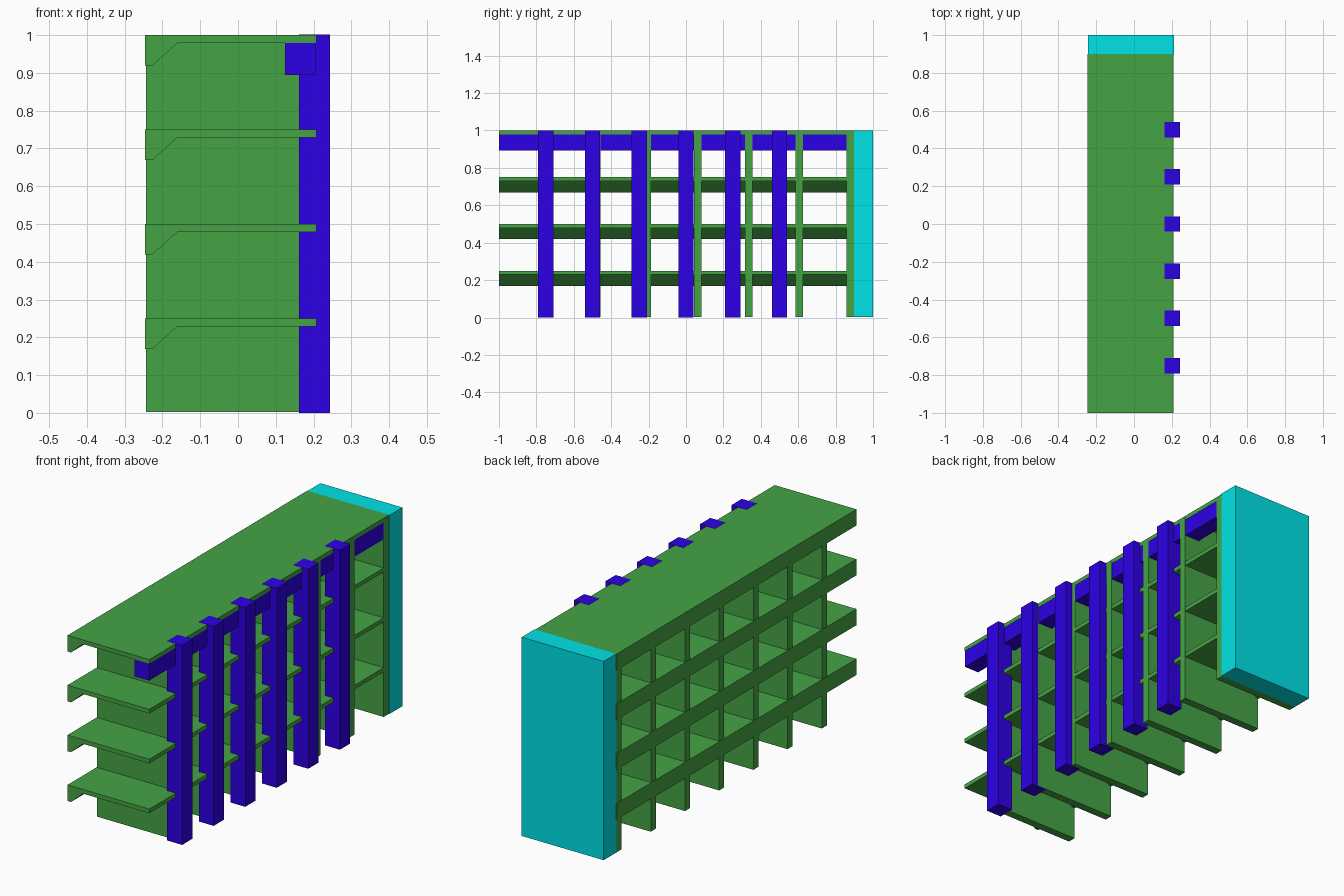
import bpy

if "Cube" in bpy.data.objects:
    bpy.data.objects.remove(bpy.data.objects["Cube"])


def material(name, rgb):
    m = bpy.data.materials.new(name)
    m.diffuse_color = (*rgb, 1.0)
    m.use_nodes = True
    m.node_tree.nodes["Principled BSDF"].inputs["Base Color"].default_value = m.diffuse_color
    return m


GREEN = material("green", (0.06, 0.37, 0.06))
BLUE = material("deep blue", (0.027, 0.0, 0.79))
TEAL = material("turquoise", (0.0, 0.78, 0.81))


def extrude_y(name, profile, y0, y1, mat):
    """Solid made by sweeping an x-z outline along y."""
    n = len(profile)
    verts = [(x, y, z) for y in (y0, y1) for x, z in profile]
    faces = [tuple(range(n)), tuple(reversed(range(n, 2 * n)))]
    faces += [(i, i + n, (i + 1) % n + n, (i + 1) % n) for i in range(n)]
    mesh = bpy.data.meshes.new(name)
    mesh.from_pydata(verts, [], faces)
    mesh.materials.append(mat)
    obj = bpy.data.objects.new(name, mesh)
    bpy.context.collection.objects.link(obj)
    return obj


def box(name, x0, x1, y0, y1, z0, z1, mat):
    # outline runs counter-clockwise seen from the front
    return extrude_y(name, [(x0, z0), (x1, z0), (x1, z1), (x0, z1)], y0, y1, mat)


# Shelves with a thickened, chamfered lip on the left edge
for i in range(4):
    top = 0.25 * (i + 1)
    outline = [(-0.246, top - 0.081), (-0.227, top - 0.081), (-0.16, top - 0.021),
               (0.208, top - 0.021), (0.208, top), (-0.246, top)]
    extrude_y(f"shelf_{i + 1}", outline, -1.0, 0.9, GREEN)

# Upright dividers, the last one against the end wall
for i in range(7):
    y = -0.749 + 0.271 * i
    box(f"divider_{i + 1}", -0.243, 0.2085, y - 0.02, y + 0.02, 0.003, 0.99, GREEN)

# Long beam under the top shelf
box("top_beam", 0.125, 0.207, -1.0, 0.86, 0.894, 0.979, BLUE)

# Posts along the right side
for i in range(6):
    y = -0.75 + 0.25 * i
    box(f"post_{i + 1}", 0.161, 0.244, y - 0.041, y + 0.041, 0.0, 1.001, BLUE)

# Solid end wall
box("end_wall", -0.243, 0.212, 0.897, 1.0, 0.003, 1.0, TEAL)
